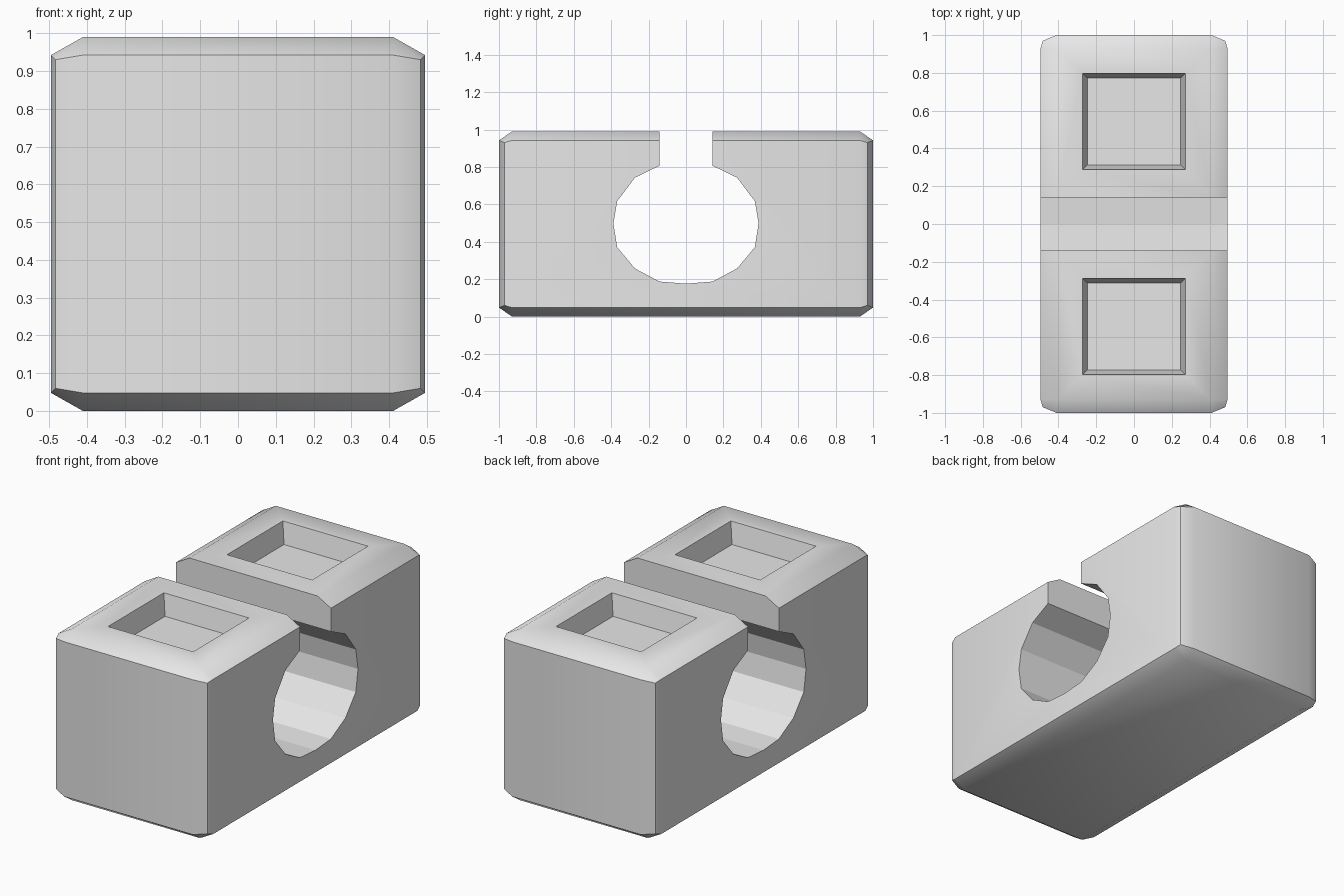
import bpy
import bmesh
import math

cube = bpy.data.objects.get("Cube")
if cube:
    bpy.data.objects.remove(cube, do_unlink=True)

grey = bpy.data.materials.new("light_grey")
grey.use_nodes = True
grey.diffuse_color = (0.8, 0.8, 0.8, 1)
grey.node_tree.nodes["Principled BSDF"].inputs["Base Color"].default_value = (0.8, 0.8, 0.8, 1)

H = 0.99  # block height


def make_object(name, bm):
    bmesh.ops.recalc_face_normals(bm, faces=bm.faces)
    mesh = bpy.data.meshes.new(name)
    bm.to_mesh(mesh)
    bm.free()
    mesh.materials.append(grey)
    ob = bpy.data.objects.new(name, mesh)
    bpy.context.collection.objects.link(ob)
    return ob


def loft(name, lower, upper):
    """Solid between two matching rings of points."""
    bm = bmesh.new()
    a = [bm.verts.new(p) for p in lower]
    b = [bm.verts.new(p) for p in upper]
    bm.faces.new(a)
    bm.faces.new(b)
    for i in range(len(a)):
        j = (i + 1) % len(a)
        bm.faces.new((a[i], a[j], b[j], b[i]))
    return make_object(name, bm)


# Chamfered block: each corner has a cap, front, corner and side point
def make_block():
    bm = bmesh.new()
    v = {}
    signs = [(sx, sy, sz) for sx in (-1, 1) for sy in (-1, 1) for sz in (-1, 1)]
    corner = {"cap": (0.41, 0.93, 0.495), "end": (0.41, 1.0, 0.447),
              "mid": (0.483, 0.97, 0.435), "side": (0.495, 0.93, 0.447)}
    for s in signs:
        for key, p in corner.items():
            co = [p[i] * s[i] for i in range(3)]
            v[key, s] = bm.verts.new((co[0], co[1], co[2] + H / 2))
        bm.faces.new([v[k, s] for k in ("cap", "end", "mid", "side")])
    loop = [(-1, -1), (1, -1), (1, 1), (-1, 1)]
    for n in (-1, 1):
        # Top and bottom, ends, sides
        bm.faces.new([v["cap", (a, b, n)] for a, b in loop])
        bm.faces.new([v["end", (a, n, b)] for a, b in loop])
        bm.faces.new([v["side", (n, a, b)] for a, b in loop])
        for m in (-1, 1):
            # Chamfers along the horizontal edges
            bm.faces.new([v["cap", (-1, n, m)], v["cap", (1, n, m)],
                          v["end", (1, n, m)], v["end", (-1, n, m)]])
            bm.faces.new([v["cap", (n, -1, m)], v["cap", (n, 1, m)],
                          v["side", (n, 1, m)], v["side", (n, -1, m)]])
            # Two-step bevel along the vertical edges
            for k in ("end", "side"):
                bm.faces.new([v[k, (n, m, -1)], v[k, (n, m, 1)],
                              v["mid", (n, m, 1)], v["mid", (n, m, -1)]])
    return make_object("clamp_block", bm)


block = make_block()

# Keyhole cutter: oval bore with a slot open to the top
half = [(0.141, 1.3), (0.141, 0.807), (0.273, 0.743), (0.368, 0.617),
        (0.388, 0.497), (0.368, 0.371), (0.273, 0.257), (0.141, 0.187)]
profile = half + [(0, 0.176)] + [(-y, z) for y, z in reversed(half)]
cutters = [loft("bore_cutter", [(-1, y, z) for y, z in profile],
                [(1, y, z) for y, z in profile])]


# Tapered square pockets in the top
def ring(cy, hx, hy, z):
    return [(sx * hx, cy + sy * hy, z)
            for sx, sy in ((-1, -1), (1, -1), (1, 1), (-1, 1))]


for side, cy in (("front", -0.543), ("back", 0.543)):
    depth, rise = 0.12, 0.06
    grow = 0.025 * rise / depth
    cutters.append(loft(side + "_pocket_cutter",
                        ring(cy, 0.247, 0.23, H - depth),
                        ring(cy, 0.272 + grow, 0.255 + grow, H + rise)))

bpy.ops.object.select_all(action='DESELECT')
block.select_set(True)
bpy.context.view_layer.objects.active = block
for cutter in cutters:
    cutter.hide_render = True
    mod = block.modifiers.new(cutter.name, 'BOOLEAN')
    mod.operation = 'DIFFERENCE'
    mod.solver = 'EXACT'
    mod.object = cutter
    bpy.ops.object.modifier_apply(modifier=mod.name)
for cutter in cutters:
    bpy.data.objects.remove(cutter, do_unlink=True)

# Soft outer chamfers, flat facets in the bore
bpy.ops.object.shade_smooth_by_angle(angle=math.radians(40))
for p in block.data.polygons:
    c = p.center
    if abs(p.normal.x) < 0.01 and abs(c.y) < 0.39 and 0.1 < c.z < 0.9:
        p.use_smooth = False
